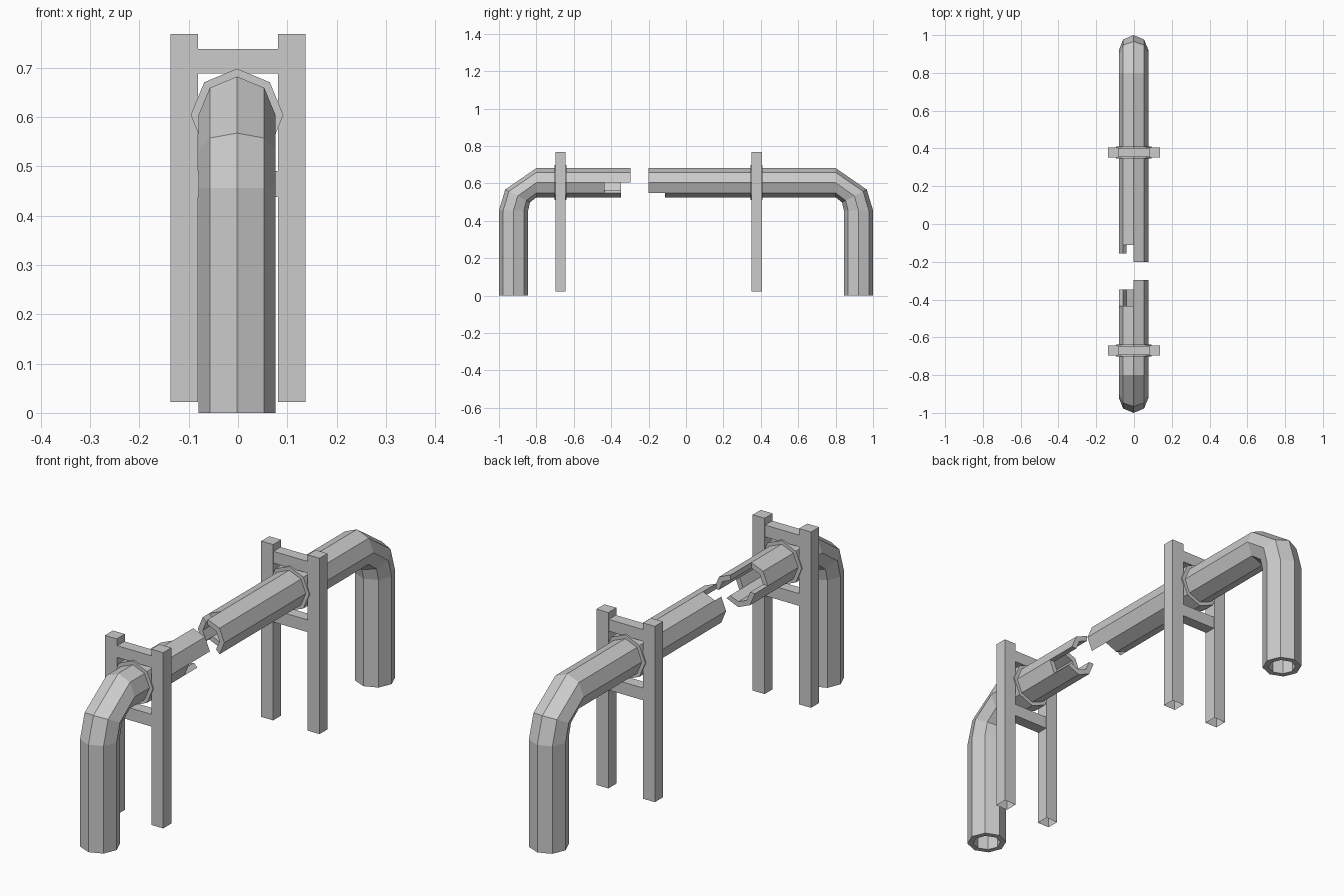
import bpy, bmesh, math
from mathutils import Vector

if "Cube" in bpy.data.objects:
    bpy.data.objects.remove(bpy.data.objects["Cube"])

CX, CZ = -0.002, 0.604      # pipe axis
R_OUT, R_IN = 0.078, 0.055
SIDES = 8


def finish(name, bm):
    bmesh.ops.remove_doubles(bm, verts=bm.verts, dist=1e-5)
    bmesh.ops.recalc_face_normals(bm, faces=bm.faces)
    me = bpy.data.meshes.new(name)
    bm.to_mesh(me)
    bm.free()
    ob = bpy.data.objects.new(name, me)
    bpy.context.collection.objects.link(ob)
    return ob


def tube(name, stations, r_out, r_in, ends=None):
    """Thick octagonal tube. stations: (y, z, normal_y, normal_z), the normal
    pointing to the outside of the bend; ends[k] is the last station of side k."""
    last = len(stations) - 1
    ends = ends or [last] * SIDES
    bm = bmesh.new()
    rings = []
    for y, z, ny, nz in stations:
        ring = []
        for r in (r_out, r_in):
            row = []
            for k in range(SIDES):
                a = k * 2 * math.pi / SIDES
                s = r * math.sin(a)
                row.append(bm.verts.new((CX + r * math.cos(a), y + s * ny, z + s * nz)))
            ring.append(row)
        rings.append(ring)

    def solid(i, k):
        return 0 <= i < ends[k % SIDES]

    for i in range(last):
        a, b = rings[i], rings[i + 1]
        for k in range(SIDES):
            if not solid(i, k):
                continue
            n = (k + 1) % SIDES
            for w in (0, 1):
                bm.faces.new((a[w][k], a[w][n], b[w][n], b[w][k]))
            if not solid(i - 1, k):
                bm.faces.new((a[0][k], a[0][n], a[1][n], a[1][k]))
            if not solid(i + 1, k):
                bm.faces.new((b[0][k], b[0][n], b[1][n], b[1][k]))
            if not solid(i, k - 1):
                bm.faces.new((a[0][k], b[0][k], b[1][k], a[1][k]))
            if not solid(i, k + 1):
                bm.faces.new((a[0][n], b[0][n], b[1][n], a[1][n]))
    loose = [v for v in bm.verts if not v.link_faces]
    bmesh.ops.delete(bm, geom=loose, context='VERTS')
    return finish(name, bm)


def bent_pipe(name, side, cuts, ends):
    # upright leg, three-step elbow, then the run to the broken end
    st = [(side * 0.922, 0, side, 0),
          (side * 0.922, 0.456, side, 0),
          (side * 0.9, 0.533, side * 0.85, 0.44),
          (side * 0.8, CZ, 0, 1)]
    st += [(y, CZ, 0, 1) for y in cuts]
    tube(name, st, R_OUT, R_IN, ends)


# broken pipe halves, each side of the octagon snapped at its own length
bent_pipe("front_pipe", -1, (-0.435, -0.348, -0.297), [6, 6, 4, 4, 5, 5, 5, 4])
bent_pipe("back_pipe", 1, (-0.112, -0.155, -0.2), [6, 6, 4, 5, 5, 4, 4, 6])


def box(name, x0, x1, y, depth, z0, z1, open_bottom=False):
    bm = bmesh.new()
    bmesh.ops.create_cube(bm, size=1)
    for v in bm.verts:
        v.co = Vector(((x0 + x1) / 2 + v.co.x * (x1 - x0), y + v.co.y * depth,
                       (z0 + z1) / 2 + v.co.z * (z1 - z0)))
    ob_faces = [f for f in bm.faces if open_bottom and f.calc_center_median().z < z0 + 1e-4]
    bmesh.ops.recalc_face_normals(bm, faces=bm.faces)
    bmesh.ops.delete(bm, geom=ob_faces, context='FACES')
    return finish(name, bm)


# support frames with collars
for tag, y in (("front", -0.67), ("back", 0.378)):
    for side, s in (("left", -1), ("right", 1)):
        x0, x1 = sorted((s * 0.081, s * 0.137))
        box(f"{tag}_{side}_post", x0, x1, y, 0.054, 0.022, 0.768, True)
    box(f"{tag}_top_bar", -0.082, 0.082, y, 0.048, 0.688, 0.738)
    box(f"{tag}_lower_bar", -0.082, 0.082, y, 0.048, 0.438, 0.49)
    tube(f"{tag}_collar", [(y - 0.032, CZ, 0, 1), (y + 0.032, CZ, 0, 1)], 0.094, 0.077)
